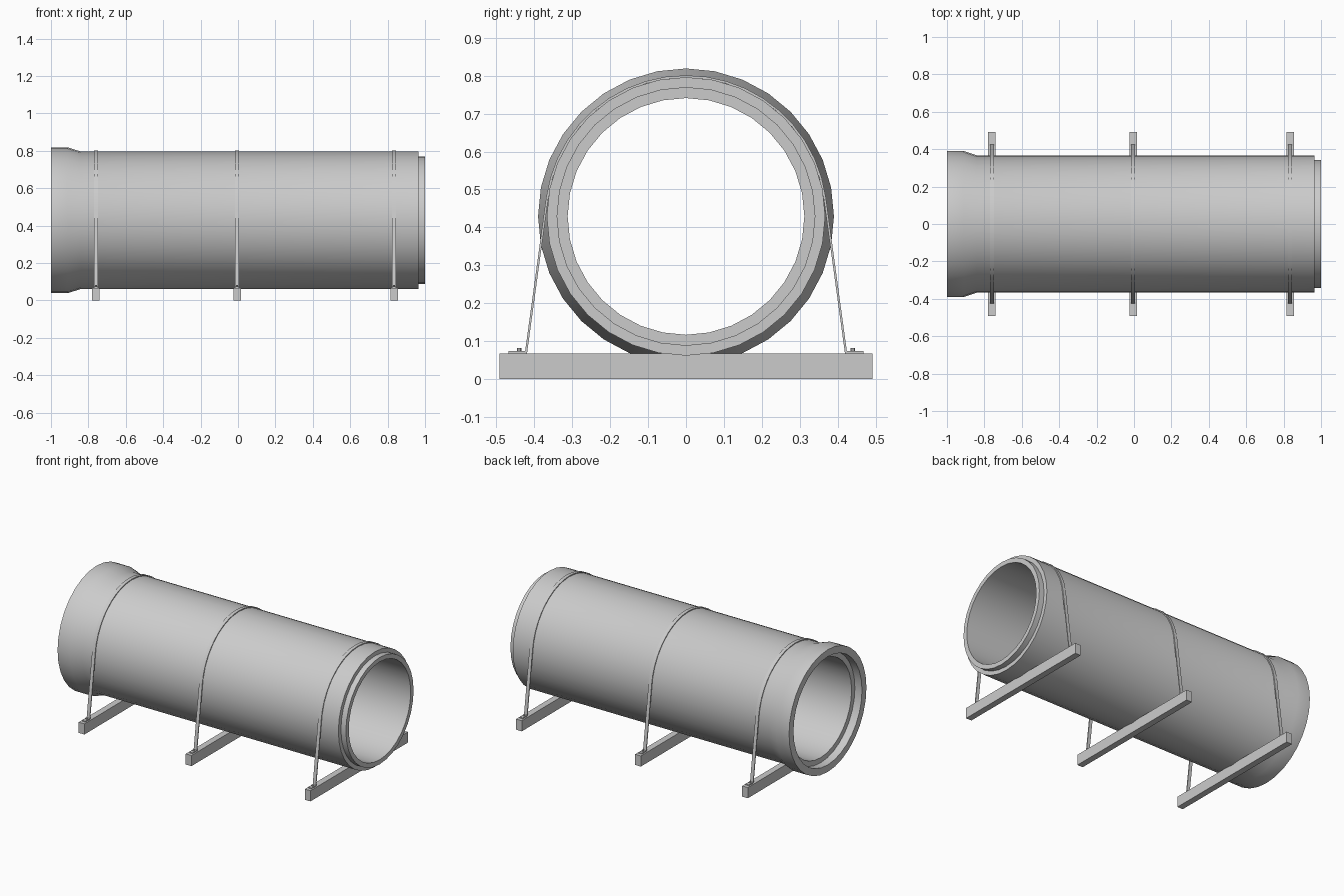
import bpy, bmesh
from math import sin, cos, pi, radians, acos, atan2, hypot

if "Cube" in bpy.data.objects:
    bpy.data.objects.remove(bpy.data.objects["Cube"], do_unlink=True)

AXIS_Z = 0.429
BEAM_TOP = 0.068

grey = bpy.data.materials.new("concrete grey")
grey.use_nodes = True
colour = (0.6, 0.6, 0.6, 1)
grey.diffuse_color = colour
grey.node_tree.nodes["Principled BSDF"].inputs["Base Color"].default_value = colour


def finish(name, bm, smooth=False):
    bmesh.ops.recalc_face_normals(bm, faces=bm.faces)
    mesh = bpy.data.meshes.new(name)
    bm.to_mesh(mesh)
    bm.free()
    mesh.materials.append(grey)
    ob = bpy.data.objects.new(name, mesh)
    bpy.context.collection.objects.link(ob)
    if smooth:
        bpy.ops.object.select_all(action='DESELECT')
        ob.select_set(True)
        bpy.context.view_layer.objects.active = ob
        bpy.ops.object.shade_smooth_by_angle(angle=radians(35))
    return ob


def box(name, centre, size):
    bm = bmesh.new()
    bmesh.ops.create_cube(bm, size=1)
    bmesh.ops.scale(bm, vec=size, verts=bm.verts)
    bmesh.ops.translate(bm, vec=centre, verts=bm.verts)
    return finish(name, bm)


def lathe_x(name, profile, steps):
    """Closed (x, radius) profile turned about the pipe axis."""
    bm = bmesh.new()
    rings = []
    for i in range(steps):
        a = 2 * pi * i / steps
        rings.append([bm.verts.new((x, r * sin(a), AXIS_Z + r * cos(a))) for x, r in profile])
    n = len(profile)
    for i in range(steps):
        a, b = rings[i], rings[(i + 1) % steps]
        for j in range(n):
            k = (j + 1) % n
            bm.faces.new((a[j], a[k], b[k], b[j]))
    return finish(name, bm, True)


def ribbon(name, x, width, outer, inner):
    """Closed band between two matching (y, z) paths."""
    bm = bmesh.new()
    rows = [[bm.verts.new((x + s * width / 2, y, z)) for y, z, s in
             ((*o, -1), (*o, 1), (*i, 1), (*i, -1))] for o, i in zip(outer, inner)]
    for a, b in zip(rows, rows[1:]):
        for j in range(4):
            k = (j + 1) % 4
            bm.faces.new((a[j], a[k], b[k], b[j]))
    bm.faces.new(rows[0])
    bm.faces.new(rows[-1])
    return finish(name, bm, True)


def strap_path(r, y, z, foot_z):
    """Foot, straight run to the tangent point, arc over the top, and back."""
    dz = z - AXIS_Z
    start = atan2(dz, y) + acos(r / hypot(y, dz))
    arc = [start + (pi - 2 * start) * i / 20 for i in range(21)]
    over = [(r * cos(a), AXIS_Z + r * sin(a)) for a in arc]
    return [(0.468, foot_z), (y, foot_z), *over, (-y, foot_z), (-0.468, foot_z)]


# Pipe with bell socket at one end and stepped spigot at the other
lathe_x("pipe", [(-1, 0.39), (-0.91, 0.39), (-0.84, 0.367), (0.965, 0.367),
                 (0.965, 0.341), (1, 0.341), (1, 0.312), (-0.95, 0.312),
                 (-0.95, 0.345), (-1, 0.345)], 32)

# Bearers, hold-down straps and bolts
for label, x in (("bell", -0.76), ("middle", -0.005), ("spigot", 0.835)):
    box(label + "_bearer", (x, 0, BEAM_TOP / 2), (0.04, 0.982, BEAM_TOP))
    ribbon(label + "_strap", x, 0.022,
           strap_path(0.372, 0.424, 0.074, 0.074),
           strap_path(0.366, 0.419, 0.068, 0.068))
    for side, y in (("back", 0.44), ("front", -0.44)):
        bm = bmesh.new()
        bmesh.ops.create_cone(bm, cap_ends=True, segments=6, radius1=0.006,
                              radius2=0.006, depth=0.01)
        bmesh.ops.translate(bm, vec=(x, y, 0.077), verts=bm.verts)
        finish(f"{label}_{side}_bolt", bm)
